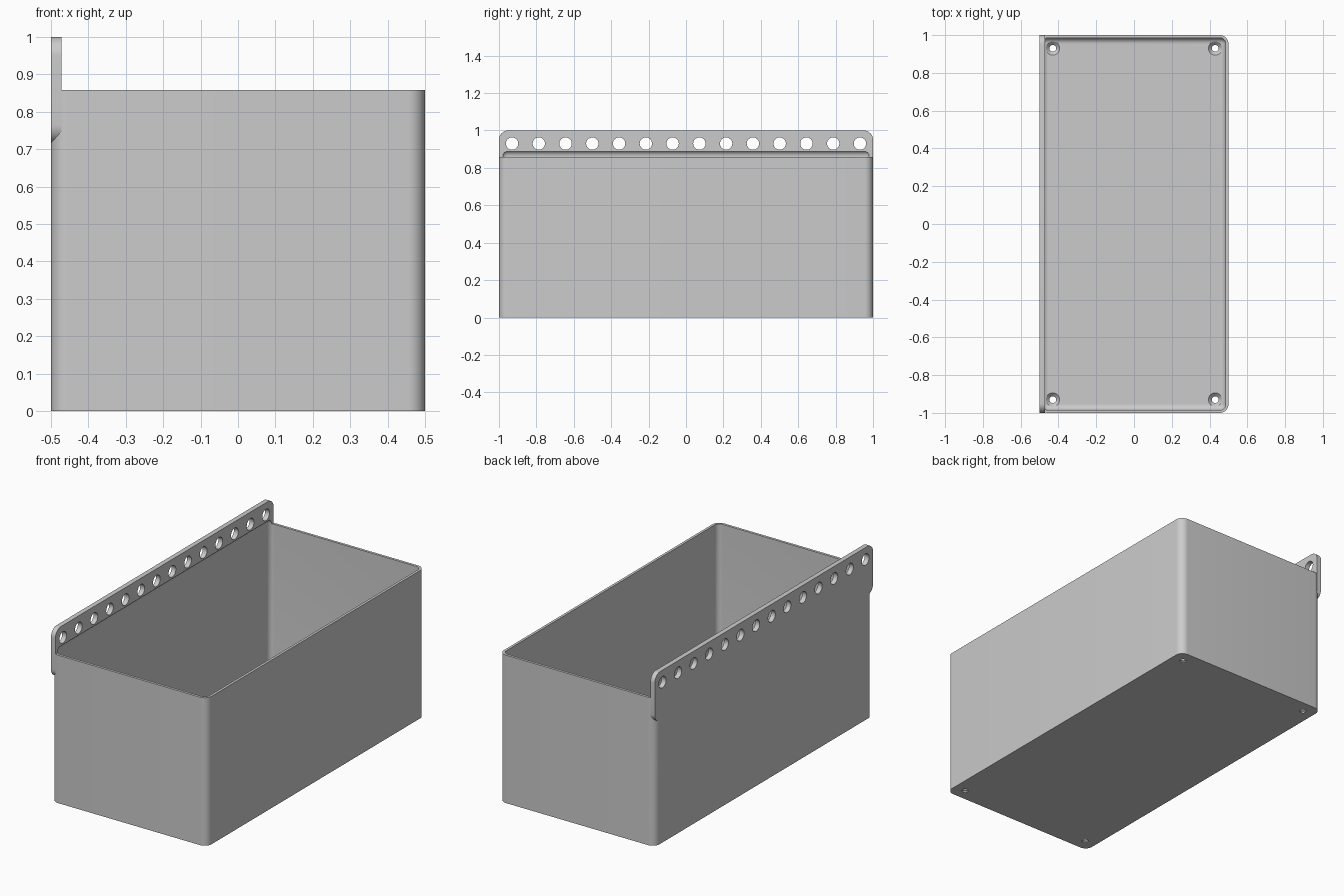
import bpy
import bmesh
import math
from mathutils import Matrix, Vector

old = bpy.data.objects.get("Cube")
if old:
    bpy.data.objects.remove(old, do_unlink=True)

WALL, FLOOR, RIM = 0.015, 0.025, 0.858
RAIL = 0.028
HOLES = 14

grey = bpy.data.materials.new("plain grey")
grey.use_nodes = True
colour = (0.6, 0.6, 0.6, 1)
grey.diffuse_color = colour
grey.node_tree.nodes["Principled BSDF"].inputs["Base Color"].default_value = colour


def finish(bm, name):
    bmesh.ops.recalc_face_normals(bm, faces=bm.faces)
    mesh = bpy.data.meshes.new(name)
    bm.to_mesh(mesh)
    bm.free()
    mesh.materials.append(grey)
    obj = bpy.data.objects.new(name, mesh)
    bpy.context.collection.objects.link(obj)
    return obj


def rounded_box(name, low, high, radius, axis=None):
    """Box between two corners; rounds the edges along one axis, or all."""
    low, high = Vector(low), Vector(high)
    bm = bmesh.new()
    bmesh.ops.create_cube(bm, size=1)
    bmesh.ops.scale(bm, vec=high - low, verts=bm.verts)
    bmesh.ops.translate(bm, vec=(low + high) / 2, verts=bm.verts)
    edges = [e for e in bm.edges if axis is None
             or abs((e.verts[0].co - e.verts[1].co).normalized()[axis]) > 0.9]
    bmesh.ops.bevel(bm, geom=edges, offset=radius, segments=10,
                    profile=0.5, affect='EDGES')
    return finish(bm, name)


def apply_boolean(target, tool, operation):
    mod = target.modifiers.new(tool.name, 'BOOLEAN')
    mod.operation = operation
    mod.solver = 'EXACT'
    mod.object = tool
    bpy.context.view_layer.objects.active = target
    bpy.ops.object.modifier_apply(modifier=mod.name)
    bpy.data.objects.remove(tool, do_unlink=True)


# Outer body and the hanging rail along its side
storage_bin = rounded_box("storage_bin", (-0.5, -1, 0), (0.5, 1, RIM), 0.045, axis=2)
rail = rounded_box("hanging_rail", (-0.5, -1, 0.715), (-0.5 + RAIL, 1, 1), 0.05, axis=0)
apply_boolean(storage_bin, rail, 'UNION')

# Cavity, whose rounded top undercuts the rail
cavity = rounded_box("cavity_cutter", (WALL - 0.5, WALL - 1, FLOOR),
                     (0.5 - WALL, 1 - WALL, 0.893), 0.03)
apply_boolean(storage_bin, cavity, 'DIFFERENCE')

# Row of round holes through the rail
bm = bmesh.new()
for i in range(HOLES):
    y = -0.93 + 1.86 * i / (HOLES - 1)
    place = Matrix.Translation((-0.48, y, 0.93)) @ Matrix.Rotation(math.pi / 2, 4, 'Y')
    bmesh.ops.create_cone(bm, cap_ends=True, segments=32, radius1=0.033,
                          radius2=0.033, depth=0.2, matrix=place)
apply_boolean(storage_bin, finish(bm, "rail_hole_cutter"), 'DIFFERENCE')

# Countersunk screw holes in the floor corners
bm = bmesh.new()
profile = [(0, -0.02), (0.018, -0.02), (0.018, 0.007),
           (0.036, FLOOR), (0.036, 0.1), (0, 0.1)]
for sx in (-1, 1):
    for sy in (-1, 1):
        centre = Vector((sx * 0.43, sy * 0.93, 0))
        points = [bm.verts.new(centre + Vector((r, 0, z))) for r, z in profile]
        edges = [bm.edges.new(pair) for pair in zip(points, points[1:])]
        bmesh.ops.spin(bm, geom=points + edges, cent=centre, axis=(0, 0, 1),
                       angle=math.tau, steps=32)
bmesh.ops.remove_doubles(bm, verts=bm.verts, dist=0.0001)
apply_boolean(storage_bin, finish(bm, "screw_hole_cutter"), 'DIFFERENCE')

# Smooth the fillets, keep the rims sharp
bpy.ops.object.select_all(action='DESELECT')
storage_bin.select_set(True)
bpy.context.view_layer.objects.active = storage_bin
bpy.ops.object.shade_smooth_by_angle(angle=math.radians(30))
